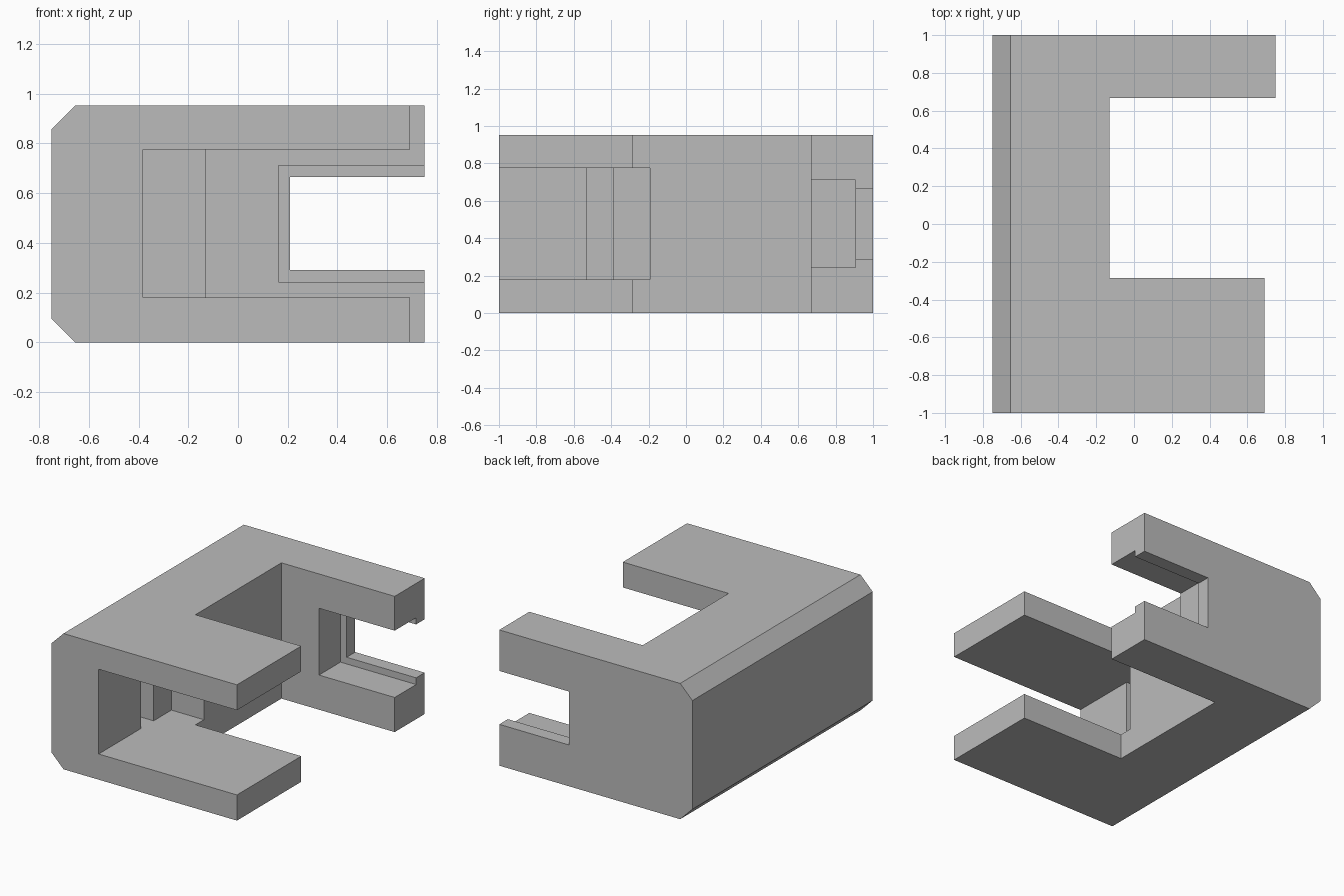
import bpy
import bmesh

default = bpy.data.objects.get("Cube")
if default:
    bpy.data.objects.remove(default, do_unlink=True)

HEIGHT, HALF_WIDTH, CHAMFER = 0.953, 0.75, 0.095

grey = bpy.data.materials.new("plain grey")
grey.use_nodes = True
colour = (0.5, 0.5, 0.5, 1)
grey.diffuse_color = colour
grey.node_tree.nodes["Principled BSDF"].inputs["Base Color"].default_value = colour


def extrude_profile(name, points, y0, y1):
    """Solid made by sweeping an x-z outline along y."""
    bm = bmesh.new()
    face = bm.faces.new([bm.verts.new((x, y0, z)) for x, z in points])
    swept = bmesh.ops.extrude_face_region(bm, geom=[face])["geom"]
    verts = [v for v in swept if isinstance(v, bmesh.types.BMVert)]
    bmesh.ops.translate(bm, verts=verts, vec=(0, y1 - y0, 0))
    bmesh.ops.recalc_face_normals(bm, faces=bm.faces)
    mesh = bpy.data.meshes.new(name)
    bm.to_mesh(mesh)
    bm.free()
    mesh.materials.append(grey)
    obj = bpy.data.objects.new(name, mesh)
    bpy.context.collection.objects.link(obj)
    return obj


def cut_box(target, name, x, y, z):
    """Subtract a box given by its x, y and z ranges."""
    outline = [(x[0], z[0]), (x[1], z[0]), (x[1], z[1]), (x[0], z[1])]
    cutter = extrude_profile(name, outline, *y)
    cutter.hide_render = True
    mod = target.modifiers.new(name, 'BOOLEAN')
    mod.operation = 'DIFFERENCE'
    mod.solver = 'EXACT'
    mod.object = cutter
    bpy.context.view_layer.objects.active = target
    bpy.ops.object.modifier_apply(modifier=name)
    bpy.data.objects.remove(cutter, do_unlink=True)


# Block with its two left-hand long edges chamfered
W, C, H = HALF_WIDTH, CHAMFER, HEIGHT
bracket = extrude_profile("clip_bracket", [
    (W, 0), (W, H), (C - W, H), (-W, H - C), (-W, C), (C - W, 0)], -1, 1)

OPEN = 1.2      # overshoot past the open side
FULL = (-0.2, 1.2)
POCKET = (0.18, 0.775)

# Gap between the arms, and the shorter front arm
cut_box(bracket, "arm_gap", (-0.13, OPEN), (-0.287, 0.667), FULL)
cut_box(bracket, "front_arm_trim", (0.692, OPEN), (-OPEN, 0), FULL)

# Front pocket with a groove in its inner wall
cut_box(bracket, "front_pocket", (-0.382, OPEN), (-OPEN, -0.193), POCKET)
cut_box(bracket, "pocket_groove", (-0.5, -0.2), (-0.53, -0.39), POCKET)

# Stepped slot through the rear arm
cut_box(bracket, "slot_wide", (0.162, OPEN), (0.5, 0.905), (0.243, 0.712))
cut_box(bracket, "slot_narrow", (0.21, OPEN), (0.5, OPEN), (0.29, 0.665))
